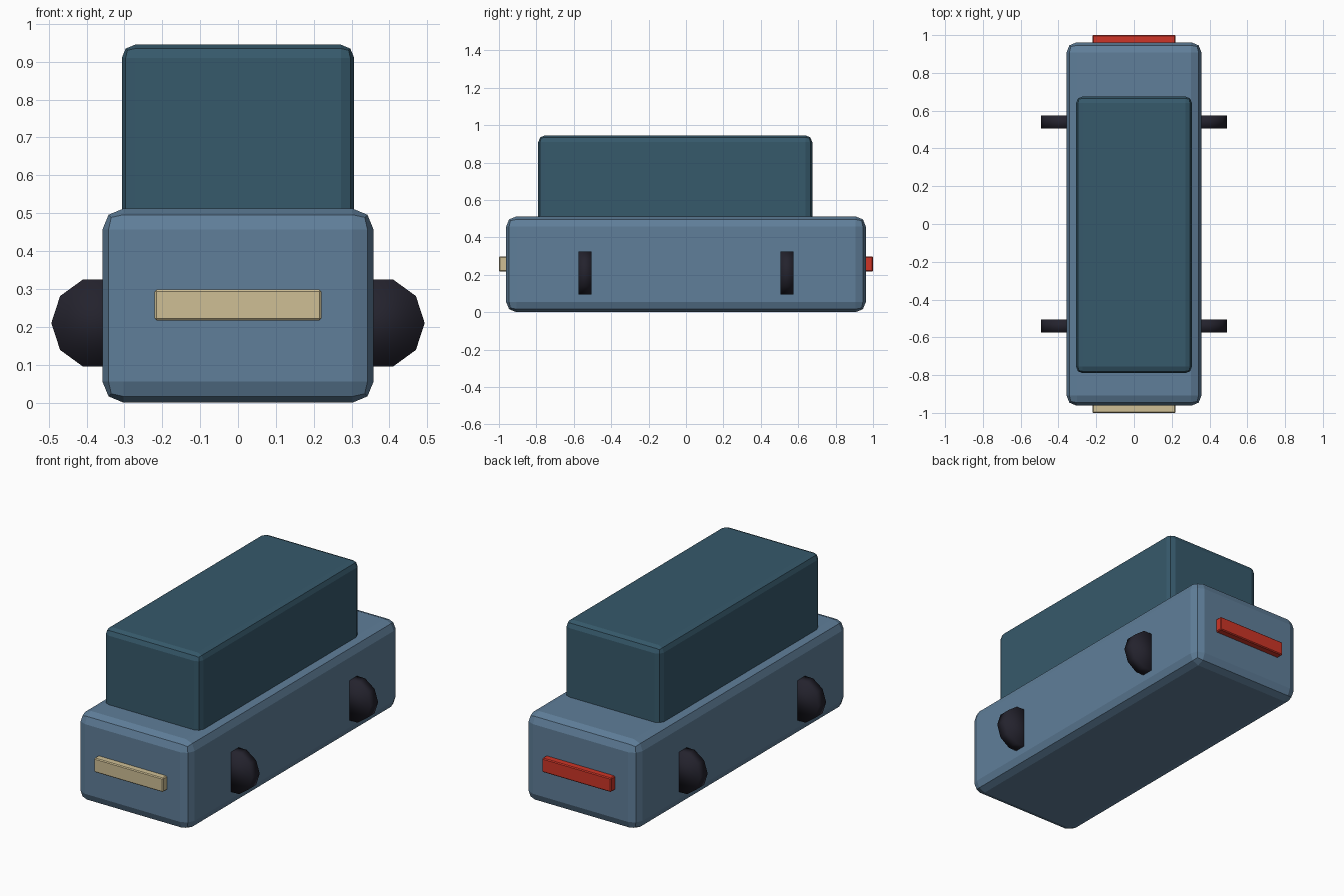
import bpy
from math import pi

if "Cube" in bpy.data.objects:
    bpy.data.objects.remove(bpy.data.objects["Cube"], do_unlink=True)


def make_material(name, rgb):
    mat = bpy.data.materials.new(name)
    mat.use_nodes = True
    colour = (*rgb, 1)
    mat.diffuse_color = colour
    mat.node_tree.nodes["Principled BSDF"].inputs["Base Color"].default_value = colour
    return mat


body_blue = make_material("body blue", (0.115, 0.21, 0.32))
cabin_teal = make_material("cabin teal", (0.037, 0.10, 0.147))
tyre_black = make_material("tyre black", (0.017, 0.016, 0.026))
lamp_cream = make_material("lamp cream", (0.62, 0.52, 0.30))
lamp_red = make_material("lamp red", (0.61, 0.035, 0.02))


def bevelled_box(name, low, high, bevel, segments, mat):
    """Box between two corners with rounded edges."""
    centre = [(a + b) / 2 for a, b in zip(low, high)]
    bpy.ops.mesh.primitive_cube_add(size=1, location=centre)
    obj = bpy.context.object
    obj.name = name
    obj.scale = [b - a for a, b in zip(low, high)]
    bpy.ops.object.transform_apply(location=False, rotation=False, scale=True)
    mod = obj.modifiers.new("rounded edges", "BEVEL")
    mod.width = bevel
    mod.segments = segments
    obj.data.materials.append(mat)
    return obj


# Lower body and tall cabin
bevelled_box("body", (-0.358, -0.962, 0), (0.358, 0.962, 0.512), 0.055, 2, body_blue)
bevelled_box("cabin", (-0.307, -0.79, 0.44), (0.307, 0.675, 0.945), 0.035, 2, cabin_teal)

# Light bars at both ends
bevelled_box("headlight_bar", (-0.22, -1, 0.217), (0.22, -0.93, 0.298), 0.005, 1, lamp_cream)
bevelled_box("tail_light_bar", (-0.22, 0.93, 0.217), (0.22, 1, 0.298), 0.005, 1, lamp_red)

# Ten-sided thin wheels, set crosswise into the body sides
for side, x in (("left", 0.372), ("right", -0.372)):
    for end, y in (("front", -0.54), ("back", 0.54)):
        bpy.ops.mesh.primitive_cylinder_add(
            vertices=10, radius=0.121, depth=0.068,
            location=(x, y, 0.21), rotation=(pi / 2, pi / 2, 0))
        wheel = bpy.context.object
        wheel.name = f"{end}_{side}_wheel"
        wheel.data.materials.append(tyre_black)
        bpy.ops.object.shade_smooth()
